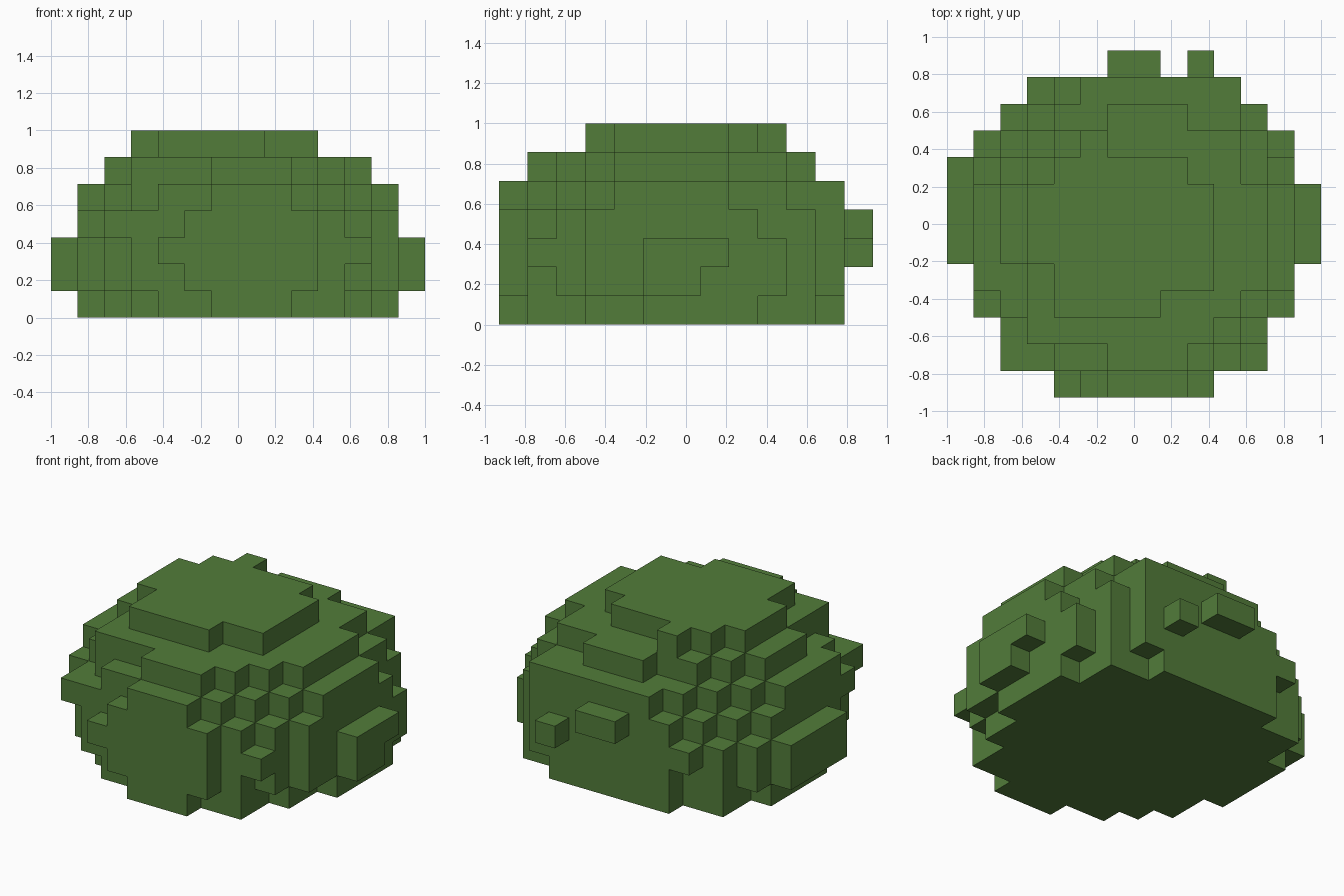
import bpy
import bmesh
from mathutils import Vector

cube = bpy.data.objects.get("Cube")
if cube:
    bpy.data.objects.remove(cube, do_unlink=True)

UNIT = 1 / 7                      # edge of one leaf cube
ORIGIN = Vector((7, 6.5, 0))      # grid point that sits on the world origin
cells = set()


def fill(layers, *boxes):
    """Fill boxes (x start, x end, y start, y end) in each of the given layers."""
    for z in layers:
        for x0, x1, y0, y1 in boxes:
            cells.update((x, y, z) for x in range(x0, x1) for y in range(y0, y1))


def make_material(name, colour):
    material = bpy.data.materials.new(name)
    material.use_nodes = True
    material.diffuse_color = colour
    material.node_tree.nodes["Principled BSDF"].inputs["Base Color"].default_value = colour
    return material


def cells_to_mesh(name, filled):
    """Skin the filled cells with the quads that face open air."""
    bm = bmesh.new()
    corners = {}

    def corner(point):
        key = tuple(round(c) for c in point)
        if key not in corners:
            corners[key] = bm.verts.new((Vector(key) - ORIGIN) * UNIT)
        return corners[key]

    for cell in sorted(filled):
        for axis in range(3):
            for side in (0, 1):
                neighbour = list(cell)
                neighbour[axis] += 1 if side else -1
                if tuple(neighbour) in filled:
                    continue
                u, v, n = Vector(), Vector(), Vector()
                n[axis] = side
                u[(axis + 1) % 3] = 1
                v[(axis + 2) % 3] = 1
                base = Vector(cell) + n
                loop = [base, base + u, base + u + v, base + v]
                if not side:
                    loop.reverse()
                bm.faces.new([corner(p) for p in loop])
    mesh = bpy.data.meshes.new(name)
    bm.to_mesh(mesh)
    bm.free()
    return mesh


# Ground layer
fill([0], (6, 9, 0, 12), (4, 10, 1, 12), (4, 11, 1, 11), (3, 11, 2, 11),
     (2, 12, 3, 11), (1, 13, 5, 9))

# Wide belly, two layers, with side bulges
fill([1, 2], (2, 12, 2, 11), (2, 13, 3, 10), (1, 13, 4, 10), (0, 13, 5, 9),
     (4, 11, 1, 12), (5, 10, 0, 12))
fill([1], (3, 11, 1, 11), (0, 14, 5, 7))
fill([2], (4, 10, 0, 12), (3, 12, 1, 11), (3, 11, 1, 12), (0, 14, 5, 8))

# Shoulder layers
fill([3], (5, 10, 0, 12), (2, 11, 1, 10), (4, 11, 1, 12), (3, 12, 2, 11),
     (2, 12, 2, 10), (1, 13, 3, 9))
fill([4], (6, 9, 0, 12), (4, 10, 1, 11), (5, 11, 2, 12), (4, 11, 2, 11),
     (3, 11, 2, 10), (3, 12, 3, 10), (2, 12, 3, 9), (1, 13, 4, 8))

# Crown layers
fill([5], (6, 9, 1, 11), (3, 10, 2, 9), (3, 11, 3, 9), (4, 11, 3, 10),
     (3, 12, 4, 8), (2, 12, 5, 8))
fill([6], (3, 10, 5, 8), (4, 10, 4, 8), (4, 8, 3, 9), (4, 9, 4, 9), (5, 6, 8, 10))

# Loose leaf clumps at the back
fill([3], (6, 8, 12, 13))
fill([2], (9, 10, 12, 13))

bush = bpy.data.objects.new("bush", cells_to_mesh("bush", cells))
bush.data.materials.append(make_material("leaf green", (0.084, 0.202, 0.042, 1)))
bpy.context.collection.objects.link(bush)
